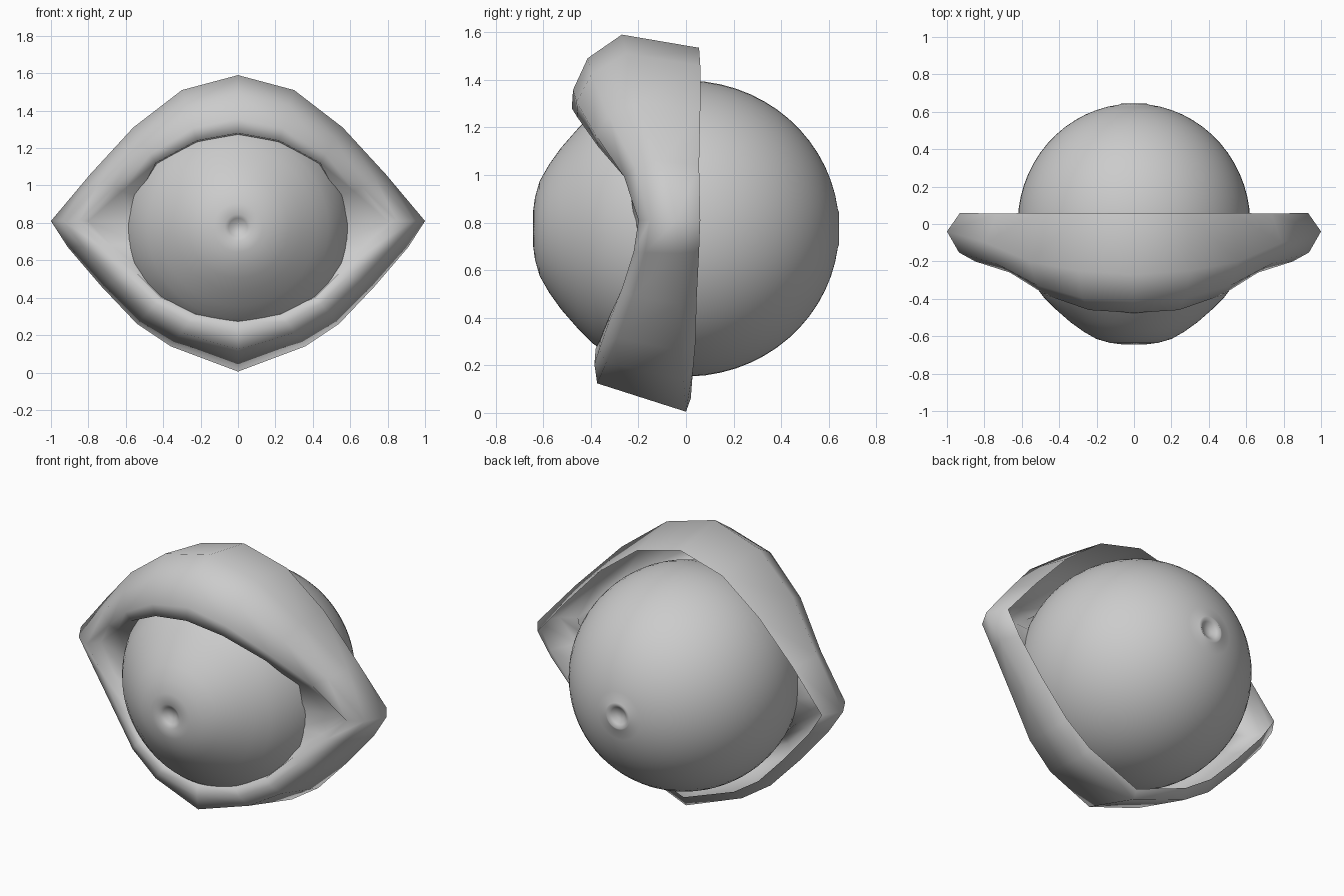
import bpy, bmesh, math
from mathutils import Vector

if "Cube" in bpy.data.objects:
    bpy.data.objects.remove(bpy.data.objects["Cube"])

CZ = 0.775      # height of the eyeball centre
R = 0.622       # eyeball radius


def make_object(name, bm):
    bmesh.ops.remove_doubles(bm, verts=bm.verts, dist=1e-5)
    bmesh.ops.recalc_face_normals(bm, faces=bm.faces)
    for f in bm.faces:
        f.smooth = True
    me = bpy.data.meshes.new(name)
    bm.to_mesh(me)
    bm.free()
    ob = bpy.data.objects.new(name, me)
    bpy.context.collection.objects.link(ob)
    return ob


def skin(bm, rows, closed=False):
    """Join equal-length rows of points with quads."""
    grid = [[bm.verts.new(p) for p in row] for row in rows]
    n = len(grid)
    for i in range(n if closed else n - 1):
        a, b = grid[i], grid[(i + 1) % n]
        for j in range(len(a) - 1):
            bm.faces.new((a[j], a[j + 1], b[j + 1], b[j]))


# Eyeball: profile (radius, y) turned about the y axis, dimpled at both poles
profile = [(0, -0.61), (0.025, -0.613), (0.05, -0.63), (0.07, -0.643), (0.13, -0.635),
           (0.2, -0.615), (0.27, -0.575), (0.34, -0.525), (0.42, -0.455)]
for k in range(22):
    a = math.radians(-39 + k * 5.8)
    profile.append((R * math.cos(a), R * math.sin(a) * (1.035 if a > 0 else 1)))
profile += [(0.07, 0.643), (0.05, 0.63), (0.025, 0.613), (0, 0.61)]
N = 64
bm = bmesh.new()
skin(bm, [[(r * math.cos(t), y, CZ + r * math.sin(t)) for r, y in profile]
          for t in (2 * math.pi * i / N for i in range(N))], closed=True)
make_object("eyeball", bm)

# Eyelids: half ring from top middle, round the corner, to bottom middle
outer = [(0, 1.59), (0.3, 1.51), (0.56, 1.31), (0.79, 1.06), (1, 0.81),
         (0.91, 0.67), (0.73, 0.46), (0.54, 0.26), (0.36, 0.14), (0, 0.005)]
opening = [(0, 1.28), (0.22, 1.24), (0.44, 1.12), (0.62, 0.97), (0.8, 0.81),
           (0.68, 0.68), (0.55, 0.54), (0.41, 0.4), (0.23, 0.31), (0, 0.27)]
y_back = [0.055, 0.06, 0.06, 0.055, 0.06, 0.055, 0.045, 0.04, 0.03, 0.02]
y_outer = [-0.27, -0.25, -0.2, -0.1, -0.04, -0.03, -0.03, -0.02, -0.01, 0]
y_front = [-0.475, -0.46, -0.38, -0.26, -0.2, -0.22, -0.27, -0.33, -0.365, -0.385]
y_rim = [-0.48, -0.455, -0.37, -0.24, -0.14, -0.19, -0.26, -0.325, -0.36, -0.38]

rows = []
for i in range(10):
    o, p = Vector(outer[i]), Vector(opening[i])
    low = max(0, (i - 4) / 5)
    mid = Vector((0, 0.8))
    # Inner edge is tucked just under the eyeball surface
    d = p - Vector((0, CZ))
    r = min(d.length, 0.57)
    inner = Vector((0, CZ)) + d.normalized() * (r - 0.01)
    section = [(mid + (o - mid) * 0.93, y_back[i]),
               (o, y_outer[i]),
               (o.lerp(p, 0.32 + 0.13 * low),
                y_outer[i] + (y_front[i] - y_outer[i]) * (0.7 + 0.27 * low)),
               (o.lerp(p, 0.75), y_front[i]),
               (p, y_rim[i]),
               (inner, -math.sqrt(0.6 ** 2 - (r - 0.01) ** 2))]
    rows.append([(q.x, y, q.y) for q, y in section])
bm = bmesh.new()
skin(bm, rows)
lids = make_object("eyelids", bm)
m = lids.modifiers.new("mirror", 'MIRROR')
m.use_clip = True
m.merge_threshold = 0.001
